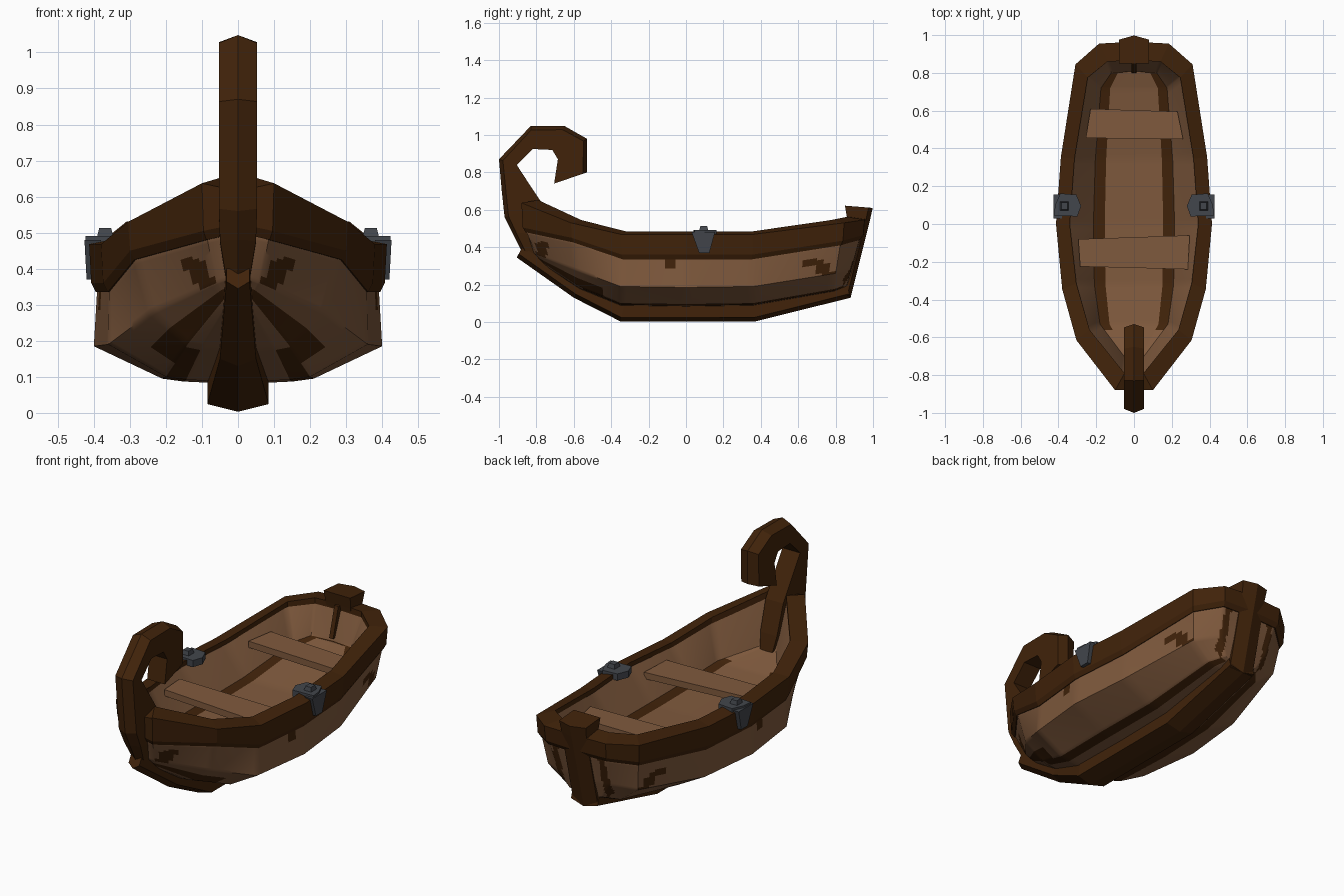
import bpy, bmesh, math
from mathutils import Vector

if "Cube" in bpy.data.objects:
    bpy.data.objects.remove(bpy.data.objects["Cube"])


def mat(name, rgb):
    m = bpy.data.materials.new(name)
    m.diffuse_color = (*rgb, 1)
    m.use_nodes = True
    m.node_tree.nodes["Principled BSDF"].inputs["Base Color"].default_value = m.diffuse_color
    return m


WOOD = mat("light_wood", (0.215, 0.102, 0.047))
DARK = mat("dark_wood", (0.052, 0.0165, 0.003))
IRON = mat("iron_grey", (0.055, 0.061, 0.072))


def make(name, verts, faces, mats, idx=None, fix=True):
    me = bpy.data.meshes.new(name)
    me.from_pydata([tuple(v) for v in verts], [], faces)
    for m in mats:
        me.materials.append(m)
    if idx:
        me.polygons.foreach_set("material_index", idx)
    if fix:
        bm = bmesh.new()
        bm.from_mesh(me)
        bmesh.ops.recalc_face_normals(bm, faces=bm.faces)
        bm.to_mesh(me)
        bm.free()
    ob = bpy.data.objects.new(name, me)
    bpy.context.collection.objects.link(ob)
    return ob


def mirror_x(ob):
    md = ob.modifiers.new("mirror", "MIRROR")
    md.merge_threshold = 0.0005


def loft(name, rings, mats, closed=False):
    """Skin equal-length rings; cap the ends unless the loop is closed."""
    n, k = len(rings), len(rings[0])
    verts = [v for r in rings for v in r]
    faces = []
    for i in range(n if closed else n - 1):
        a, b = i * k, (i + 1) % n * k
        faces += [(a + j, a + (j + 1) % k, b + (j + 1) % k, b + j) for j in range(k)]
    if not closed:
        faces += [tuple(range(k)), tuple(range((n - 1) * k, n * k))]
    return make(name, verts, faces, mats)


def beam(name, pairs):
    """Beam in the centre plane with a ridged outer side: (outer y,z, inner y,z, half width)."""
    rings = []
    for oy, oz, iy, iz, w in pairs:
        o, i = Vector((0, oy, oz)), Vector((0, iy, iz))
        s = o.lerp(i, min(0.5, 0.022 / (o - i).length))
        x = Vector((w, 0, 0))
        rings.append([i - x, s - x, o, s + x, i + x])
    return loft(name, rings, [DARK])


# shared stations: rim outer x,y / rim inner x,y / top z / bottom z
RIM = [(0, -.88, 0, -.79, .63, .50), (.10, -.88, .05, -.79, .652, .48),
       (.305, -.615, .235, -.56, .545, .425), (.38, -.345, .305, -.315, .483, .335),
       (.413, 0, .34, 0, .483, .335), (.387, .355, .315, .345, .483, .335),
       (.31, .845, .245, .775, .545, .41), (.185, .955, .14, .86, .562, .44),
       (0, .965, 0, .865, .565, .44)]
CHINE = [(0, -.83, .38), (.06, -.80, .36), (.24, -.59, .28), (.36, -.35, .19), (.40, 0, .185),
         (.367, .36, .19), (.27, .80, .26), (.15, .885, .29), (0, .90, .29)]
BILGE = [(0, -.79, .34), (.035, -.77, .32), (.14, -.57, .19), (.2, -.35, .1), (.21, 0, .095),
         (.2, .36, .1), (.16, .79, .175), (.1, .86, .2), (0, .87, .2)]
FLOOR = [(0, -.73, .40), (.045, -.71, .385), (.18, -.53, .335), (.21, -.32, .305), (.215, 0, .30),
         (.205, .34, .31), (.175, .72, .365), (.12, .80, .385), (0, .81, .385)]


# hull shell: raised inner floor and walls, over the top, then down the outside
def hull_row(r, c, b, f):
    o, i = Vector((r[0], r[1], 0)), Vector((r[2], r[3], 0))
    up = Vector((0, 0, 1))
    b, f = Vector(b), Vector(f)
    return [Vector((0, f.y, f.z - .006)), Vector((f.x * .72, f.y, f.z - .004)), f,
            o.lerp(i, .95) + up * (r[4] - .02), o.lerp(i, .35) + up * (r[4] - .02),
            o.lerp(i, .3) + up * r[5], Vector(c), b,
            Vector((b.x * .72, b.y, b.z - .008)), Vector((0, b.y, b.z - .015))]


rows = [hull_row(*s) for s in zip(RIM, CHINE, BILGE, FLOOR)]
PATCHES = [(.63, .73, .30, .335), (.70, .76, .26, .31), (.73, .81, .225, .265),
           (-.10, -.06, .28, .34), (-.80, -.74, .36, .43), (-.78, -.75, .31, .36)]


def is_dark(band, p, t):
    if band in (1, 7):
        return -.56 < p.y < .84
    if band == 6 and p.y < -.45:
        return t > .5
    if band in (5, 6) and p.y > .84:
        return .12 < p.x < .16
    return band == 5 and any(a < p.y < b and c < p.z < d for a, b, c, d in PATCHES)


N = 12
verts, faces, idx = [], [], []
R, C = (len(rows) - 1) * N, (len(rows[0]) - 1) * N
for r in range(R + 1):
    i = min(r // N, len(rows) - 2)
    for c in range(C + 1):
        j = min(c // N, len(rows[0]) - 2)
        u, v = r / N - i, c / N - j
        a = rows[i][j].lerp(rows[i][j + 1], v)
        verts.append(a.lerp(rows[i + 1][j].lerp(rows[i + 1][j + 1], v), u))
for r in range(R):
    for c in range(C):
        a = r * (C + 1) + c
        q = (a, a + 1, a + C + 2, a + C + 1)
        faces.append(q)
        mid = sum((verts[k] for k in q), Vector()) / 4
        idx.append(int(is_dark(c // N, mid, (c % N + .5) / N)))
hull = make("hull", verts, faces, [WOOD, DARK], idx, fix=False)
mirror_x(hull)
bpy.context.view_layer.objects.active = hull
hull.select_set(True)
bpy.ops.object.shade_smooth_by_angle(angle=math.radians(40))


# gunwale rim running round the whole boat
def rim_ring(s, sign):
    o, i = Vector((s[0], s[1], 0)), Vector((s[2], s[3], 0))
    pts = [(0, s[4] - .015), (1, s[4]), (1, s[4] - .035), (.45, s[4] - .035),
           (.45, s[5]), (.25, s[5]), (.08, s[5] + .025)]
    out = []
    for t, z in pts:
        p = o.lerp(i, t)
        out.append(Vector((sign * p.x, p.y, z)))
    return out


loft("rim", [rim_ring(s, 1) for s in RIM] + [rim_ring(s, -1) for s in RIM[-2:0:-1]],
     [DARK], closed=True)

# keel, curled stem, stern post and the thin post foot inside the stern
beam("keel", [(-.905, .345, -.875, .40, .032), (-.6, .13, -.56, .22, .05),
              (-.35, .003, -.33, .1, .085), (.37, .003, .36, .1, .085),
              (.88, .13, .86, .2, .08)])
beam("curled_stem", [(-.87, .36, -.68, .33, .03), (-.93, .48, -.71, .46, .05),
                     (-.97, .56, -.76, .62, .053), (-.985, .70, -.83, .725, .053),
                     (-1, .87, -.905, .84, .053), (-.83, 1.048, -.82, .925, .053),
                     (-.65, 1.048, -.715, .92, .053), (-.53, .98, -.685, .87, .053),
                     (-.53, .80, -.705, .74, .053)])
beam("stern_post", [(.88, .13, .82, .18, .075), (.955, .43, .88, .42, .075),
                    (.985, .55, .86, .56, .075), (.998, .61, .85, .622, .08)])
beam("stern_inner_strip", [(.85, .40, .80, .40, .012), (.90, .56, .845, .56, .012)])


# plank seats, slightly skewed and tilted
def plank(name, corners, z, tilt):
    loft(name, [[Vector((x, y, h - tilt * x)) for x, y in corners] for h in (z - .035, z)],
         [WOOD])


plank("rear_seat", [(-.23, .61), (.23, .595), (.26, .45), (-.255, .455)], .445, .02)
plank("front_seat", [(-.295, -.08), (.295, -.06), (.285, -.24), (-.285, -.225)], .43, .03)


# iron oar brackets over the rim: top plate, tapered apron and stud, on both sides
def bracket_part(name, lower, upper):
    mirror_x(loft(name, [[Vector((x, y, z)) for x, y in pts] for pts, z in (lower, upper)],
                  [IRON]))


def rect(x0, x1, y0, y1):
    return [(x0, y0), (x1, y0), (x1, y1), (x0, y1)]


PLATE = [(.28, .095), (.30, .04), (.423, .045), (.418, .10), (.39, .162), (.305, .155)]
bracket_part("bracket_plate", (PLATE, .455), (PLATE, .491))
bracket_part("bracket_apron", (rect(.38, .42, .07, .125), .37), (rect(.38, .426, .03, .155), .48))
bracket_part("bracket_stud", (rect(.345, .392, .07, .12), .485),
             (rect(.352, .385, .077, .113), .513))
